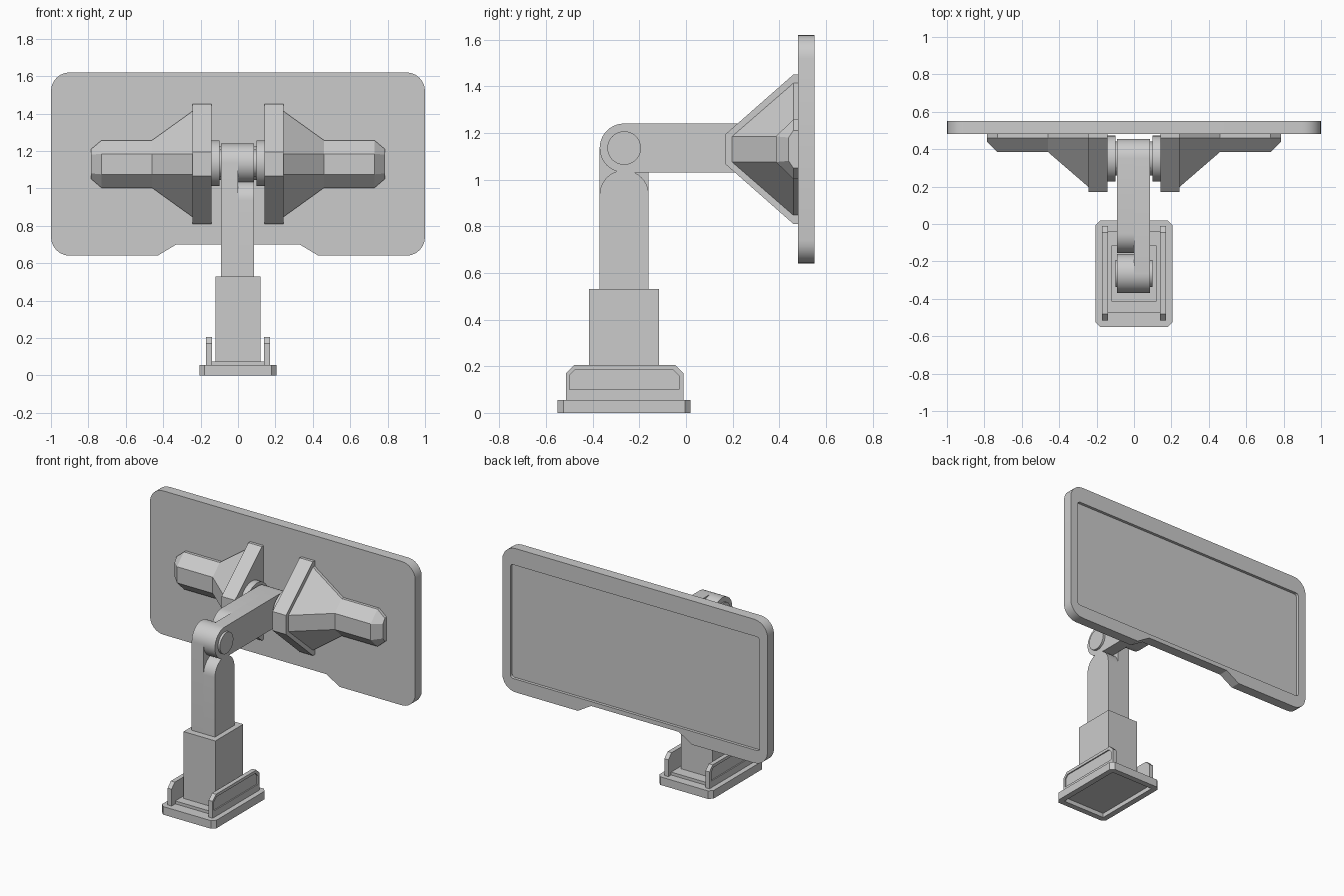
import bpy, bmesh, math
from mathutils import Vector

if "Cube" in bpy.data.objects:
    bpy.data.objects.remove(bpy.data.objects["Cube"], do_unlink=True)

grey = bpy.data.materials.new("plain_grey")
grey.use_nodes = True
GREY = (0.6, 0.6, 0.6, 1)
grey.diffuse_color = GREY
grey.node_tree.nodes["Principled BSDF"].inputs["Base Color"].default_value = GREY


def place(axis, u, v, w):
    """Profile axes: x -> (y, z), y -> (x, z), z -> (x, y)."""
    return {"x": (w, u, v), "y": (u, w, v), "z": (u, v, w)}[axis]


def smooth(ob):
    bpy.ops.object.select_all(action="DESELECT")
    ob.select_set(True)
    bpy.context.view_layer.objects.active = ob
    bpy.ops.object.shade_smooth_by_angle(angle=math.radians(25))


def loft(name, axis, sections, soft=False):
    """Skin a list of (position, profile) sections and cap both ends."""
    bm = bmesh.new()
    rings = [[bm.verts.new(place(axis, u, v, w)) for u, v in pts]
             for w, pts in sections]
    for a, b in zip(rings, rings[1:]):
        for i in range(len(a)):
            j = (i + 1) % len(a)
            bm.faces.new((a[i], a[j], b[j], b[i]))
    bm.faces.new(rings[0])
    bm.faces.new(rings[-1])
    bmesh.ops.recalc_face_normals(bm, faces=bm.faces)
    mesh = bpy.data.meshes.new(name)
    bm.to_mesh(mesh)
    bm.free()
    mesh.materials.append(grey)
    ob = bpy.data.objects.new(name, mesh)
    bpy.context.collection.objects.link(ob)
    if soft:
        smooth(ob)
    return ob


def prism(name, axis, pts, lo, hi, soft=False):
    return loft(name, axis, [(lo, pts), (hi, pts)], soft)


def rect(u0, u1, v0, v1):
    return [(u0, v0), (u1, v0), (u1, v1), (u0, v1)]


def arc(cu, cv, r, start, end, n=20):
    angles = [math.radians(start + (end - start) * i / n) for i in range(n + 1)]
    return [(cu + r * math.cos(a), cv + r * math.sin(a)) for a in angles]


def circle(cu, cv, r):
    return arc(cu, cv, r, 0, 360, 40)[:-1]


def rounded(u0, u1, v0, v1, r, n=6):
    return (arc(u0 + r, v0 + r, r, 180, 270, n) + arc(u1 - r, v0 + r, r, 270, 360, n)
            + arc(u1 - r, v1 - r, r, 0, 90, n) + arc(u0 + r, v1 - r, r, 90, 180, n))


def cut(ob, cutter, soft=False):
    """Carve the cutter out of the object, then discard the cutter."""
    cutter.hide_render = True
    mod = ob.modifiers.new("recess", "BOOLEAN")
    mod.operation = "DIFFERENCE"
    mod.solver = "EXACT"
    mod.object = cutter
    graph = bpy.context.evaluated_depsgraph_get()
    mesh = bpy.data.meshes.new_from_object(ob.evaluated_get(graph))
    ob.modifiers.clear()
    ob.data = mesh
    bpy.data.objects.remove(cutter, do_unlink=True)
    if soft:
        smooth(ob)


# Display panel with a bottom notch and a recessed screen on the back
outline = rounded(-1, 1, 0.64, 1.62, 0.1)
notch = [(-0.43, 0.64), (-0.33, 0.7), (0.33, 0.7), (0.43, 0.64)]
panel = prism("display_panel", "y", outline[:7] + notch + outline[7:], 0.48, 0.55)
cut(panel, prism("screen_cutter", "y", rounded(-0.94, 0.94, 0.73, 1.505, 0.02, 3),
                 0.53, 0.6), True)

# Base plate with chamfered corners and a hollow underside
base = prism("base_plate", "z", rounded(-0.205, 0.205, -0.55, 0.02, 0.025, 1), 0, 0.055)
cut(base, prism("base_cutter", "z", rect(-0.165, 0.165, -0.51, -0.02), -0.05, 0.03))
prism("base_pad", "z", rect(-0.145, 0.145, -0.475, -0.04), 0.05, 0.075)


def rail_profile(y0, y1, z0, z1, c):
    return [(y0, z0), (y1, z0), (y1, z1 - c), (y1 - c, z1), (y0 + c, z1), (y0, z1 - c)]


# Side rails with a shallow inset on the outer face
for side, name in ((1, "left"), (-1, "right")):
    rail = prism(name + "_rail", "x", rail_profile(-0.515, -0.01, 0.05, 0.205, 0.035),
                 side * 0.14, side * 0.17)
    cut(rail, prism("rail_cutter", "x", rail_profile(-0.5, -0.03, 0.1, 0.185, 0.025),
                    side * 0.162, side * 0.2))

# Post sleeve and the two-part upright arm
AXLE_Y, AXLE_Z, R = -0.265, 1.135, 0.105
prism("post_sleeve", "z", rect(-0.12, 0.12, -0.415, -0.115), 0.05, 0.53)
for name, top, lo, hi in (("tall", AXLE_Z, -0.09, 0), ("short", 0.935, 0, 0.085)):
    pts = [(AXLE_Y - R, 0.5), (AXLE_Y + R, 0.5)] + arc(AXLE_Y, top, R, 0, 180)
    prism(name + "_upright_half", "x", pts, lo, hi, True)

# Horizontal arm, whose halves interlock with the upright
HEAD_Y = 0.35
for name, start, lo, hi in (("long", AXLE_Y, 0, 0.085), ("short", -0.05, -0.09, 0)):
    pts = arc(HEAD_Y, AXLE_Z, R, -90, 90) + arc(start, AXLE_Z, R, 90, 270)
    prism(name + "_arm_half", "x", pts, lo, hi, True)
prism("elbow_pin", "x", circle(AXLE_Y, AXLE_Z, 0.072), -0.1, 0.1, True)
prism("head_pin", "x", circle(HEAD_Y, AXLE_Z, 0.09), -0.12, 0.12, True)


def wedge_profile(y_front, half_front, half_back):
    """Symmetric profile: flat nose, sloped flanks, short straight back."""
    z = 1.13
    return [(y_front, z - half_front), (0.46, z - half_back), (0.485, z - half_back),
            (0.485, z + half_back), (0.46, z + half_back), (y_front, z + half_front)]


# Hinge discs, bracket fins and tapering wings on both sides of the head
for side, name in ((1, "left"), (-1, "right")):
    prism(name + "_hinge_disc", "x", circle(HEAD_Y, AXLE_Z, 0.122),
          side * 0.1, side * 0.145, True)
    prism(name + "_bracket_fin", "x", wedge_profile(0.17, 0.065, 0.32),
          side * 0.142, side * 0.243)
    wing = wedge_profile(0.385, 0.055, 0.127)
    loft(name + "_bracket_wing", "x", [
        (side * 0.24, wedge_profile(0.195, 0.055, 0.285)),
        (side * 0.46, wing),
        (side * 0.73, wing),
        (side * 0.785, wedge_profile(0.44, 0.05, 0.08)),
    ])
